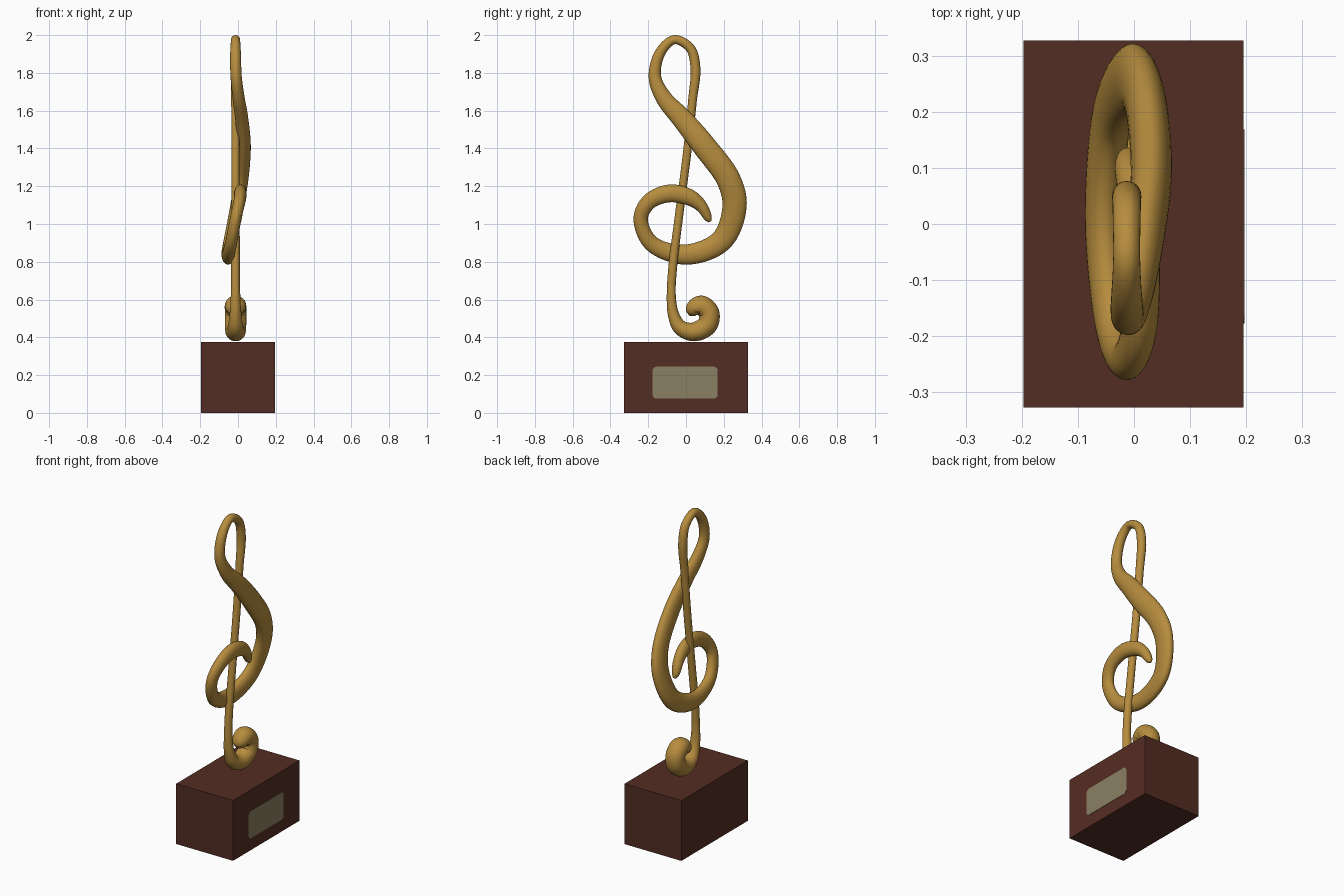
import bpy, bmesh, math
from mathutils import Vector

if "Cube" in bpy.data.objects:
    bpy.data.objects.remove(bpy.data.objects["Cube"])


def material(name, rgb):
    m = bpy.data.materials.new(name)
    m.diffuse_color = (*rgb, 1)
    m.use_nodes = True
    m.node_tree.nodes["Principled BSDF"].inputs["Base Color"].default_value = m.diffuse_color
    return m


gold = material("gold", (0.47, 0.265, 0.048))
wood = material("dark wood", (0.088, 0.026, 0.017))
brass = material("dull brass", (0.26, 0.215, 0.125))


def add_object(name, bm, mat):
    bmesh.ops.recalc_face_normals(bm, faces=bm.faces)
    me = bpy.data.meshes.new(name)
    bm.to_mesh(me)
    bm.free()
    me.materials.append(mat)
    ob = bpy.data.objects.new(name, me)
    bpy.context.collection.objects.link(ob)
    return ob


def box(name, lo, hi, mat, corner=0):
    bm = bmesh.new()
    bmesh.ops.create_cube(bm, size=1)
    for v in bm.verts:
        v.co = [l + (c + 0.5) * (h - l) for c, l, h in zip(v.co, lo, hi)]
    if corner:  # round the edges that run along x
        edges = [e for e in bm.edges if abs(e.verts[0].co.x - e.verts[1].co.x) > 1e-4]
        bmesh.ops.bevel(bm, geom=edges, offset=corner, segments=5, profile=0.5, affect='EDGES')
    return add_object(name, bm, mat)


# Plinth and plaque
box("plinth", (-0.197, -0.327, 0), (0.195, 0.327, 0.376), wood)
box("plaque", (0.19, -0.177, 0.075), (0.197, 0.168, 0.245), brass, 0.022)

# Clef path: y, z, x, radius in the yz plane
path = [
    (.128, 1.012, -.01, .008), (.118, 1.03, -.01, .02), (.082, 1.093, -.003, .032),
    (.02, 1.14, .007, .043), (-.087, 1.162, .013, .047), (-.193, 1.12, .008, .042),
    (-.24, 1.03, -.012, .038), (-.183, .897, -.037, .042), (0, .838, -.053, .053),
    (.188, .912, -.04, .059), (.257, 1.093, -.005, .064), (.225, 1.235, .018, .064),
    (.098, 1.411, .031, .063), (-.018, 1.554, .02, .055), (-.12, 1.671, .003, .043),
    (-.165, 1.782, -.01, .033), (-.135, 1.91, -.013, .028), (-.061, 1.976, -.013, .024),
    (.023, 1.93, -.013, .025), (.05, 1.825, -.013, .026), (.034, 1.65, -.013, .023),
    (.008, 1.395, -.013, .022), (-.04, 1.02, -.013, .022), (-.069, .785, -.013, .023),
    (-.078, .62, -.013, .024), (-.066, .52, -.013, .03), (-.03, .452, -.013, .04),
    (.04, .429, -.013, .05), (.112, .465, -.013, .054), (.122, .53, -.013, .054),
    (.08, .567, -.013, .054), (.045, .548, -.013, .048), (.038, .522, -.013, .03),
    (.038, .512, -.013, .008),
]
pts = [Vector(p) for p in path]


def sample(i, t):
    """Spline through the path points, spaced by chord length."""
    p1, p2 = pts[i], pts[i + 1]
    p0 = pts[i - 1] if i else p1 * 2 - p2
    p3 = pts[i + 2] if i + 2 < len(pts) else p2 * 2 - p1
    a, b, c = (math.sqrt((q - p).length) for p, q in ((p0, p1), (p1, p2), (p2, p3)))
    m1 = b * ((p1 - p0) / a - (p2 - p0) / (a + b)) + (p2 - p1)
    m2 = b * ((p3 - p2) / c - (p3 - p1) / (b + c)) + (p2 - p1)
    s, u = t * t, t * t * t
    return p1 * (2*u - 3*s + 1) + m1 * (u - 2*s + t) + p2 * (3*s - 2*u) + m2 * (u - s)


STEPS, SIDES = 8, 28
line = [sample(i, k / STEPS) for i in range(len(pts) - 1) for k in range(STEPS)] + [pts[-1]]

# Sweep an oval section that is flatter across x where the loop is thick
bm = bmesh.new()
rings = []
for i, (y, z, x, r) in enumerate(line):
    d = line[min(i + 1, len(line) - 1)] - line[max(i - 1, 0)]
    n = Vector((0, -d[1], d[0])).normalized()
    depth = r * 1.05 if z < 0.65 else min(r, 0.0222 + 0.23 * r)
    ring = []
    for k in range(SIDES):
        a = 2 * math.pi * k / SIDES
        ring.append(bm.verts.new(Vector((x + depth * math.sin(a), y, z)) + n * r * math.cos(a)))
    rings.append(ring)
for r0, r1 in zip(rings, rings[1:]):
    for k in range(SIDES):
        j = (k + 1) % SIDES
        bm.faces.new((r0[k], r0[j], r1[j], r1[k]))
bm.faces.new(rings[0])
bm.faces.new(rings[-1])
for f in bm.faces:
    f.smooth = True
add_object("clef", bm, gold)
